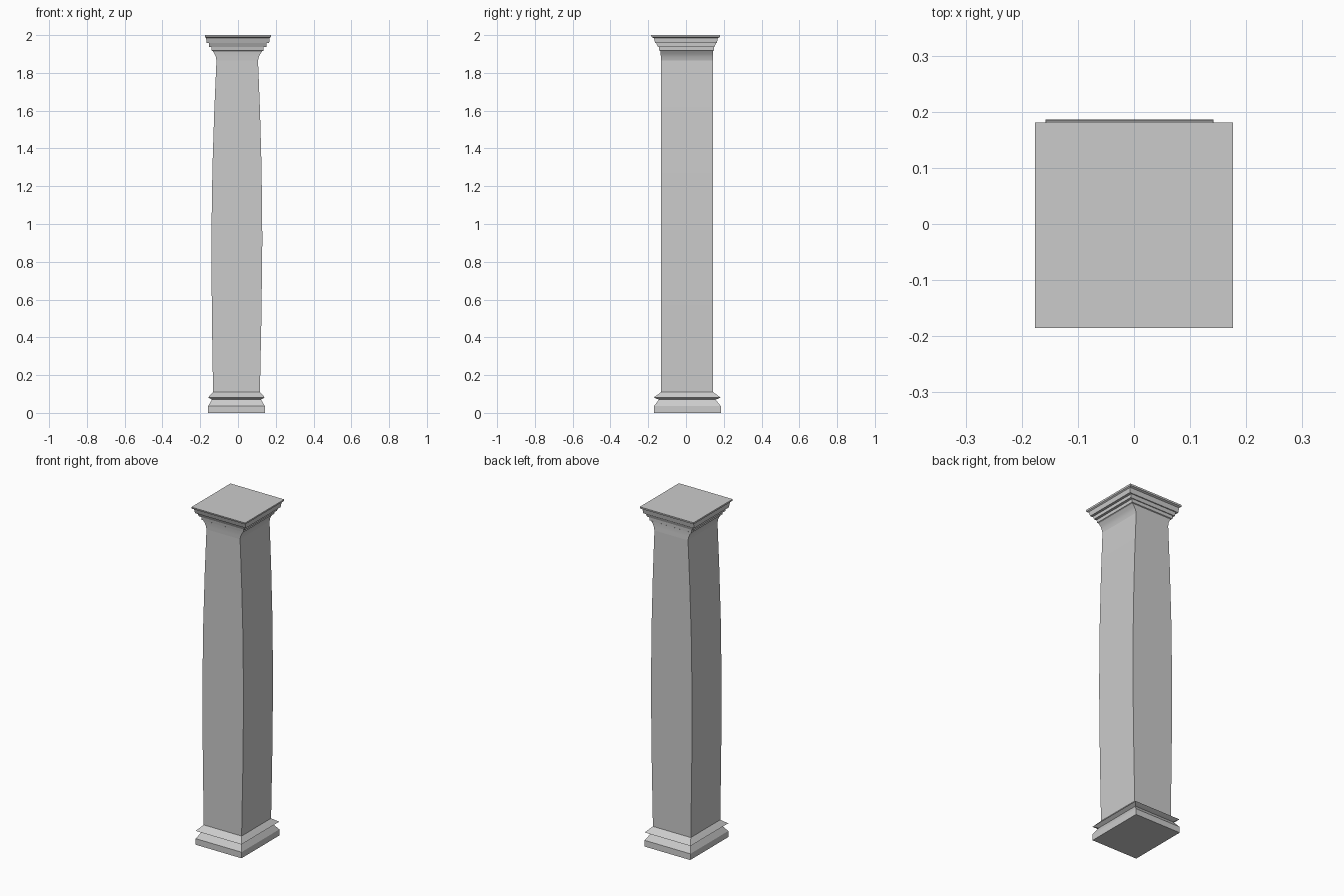
import bpy, bmesh, math


def loft(name, rings, cx, cy, cap_bottom=False, cap_top=False):
    """Stack rectangular rings (z, half_x, half_y); (cx, cy) run bottom to top."""
    bm = bmesh.new()
    z0, z1 = rings[0][0], rings[-1][0]
    loops = []
    for z, hx, hy in rings:
        t = (z - z0) / (z1 - z0)
        ox = cx[0] + (cx[1] - cx[0]) * t
        oy = cy[0] + (cy[1] - cy[0]) * t
        loops.append([bm.verts.new((ox + sx * hx, oy + sy * hy, z))
                      for sx, sy in ((-1, -1), (1, -1), (1, 1), (-1, 1))])
    for a, b in zip(loops, loops[1:]):
        for i in range(4):
            j = (i + 1) % 4
            bm.faces.new((a[i], a[j], b[j], b[i]))
    if cap_bottom:
        bm.faces.new(loops[0][::-1])
    if cap_top:
        bm.faces.new(loops[-1])
    mesh = bpy.data.meshes.new(name)
    bm.to_mesh(mesh)
    bm.free()
    obj = bpy.data.objects.new(name, mesh)
    bpy.context.collection.objects.link(obj)
    bpy.ops.object.select_all(action='DESELECT')
    obj.select_set(True)
    bpy.context.view_layer.objects.active = obj
    bpy.ops.object.shade_smooth_by_angle(angle=math.radians(30))
    return obj


# Moulded base: plinth, scooped neck, flared collar
loft("base", [
    (0.0, 0.150, 0.178), (0.036, 0.150, 0.177), (0.055, 0.139, 0.162),
    (0.070, 0.130, 0.150), (0.076, 0.140, 0.165), (0.082, 0.150, 0.177),
    (0.095, 0.138, 0.158), (0.110, 0.124, 0.138),
], (-0.008, -0.008), (0.008, 0.006), cap_bottom=True)

# Shaft swelling in width, straight in depth
loft("shaft", [
    (0.11, 0.124, 0.138), (0.50, 0.131, 0.138), (0.92, 0.135, 0.138),
    (1.30, 0.130, 0.138), (1.60, 0.121, 0.138), (1.865, 0.110, 0.138),
], (-0.008, -0.004), (0.006, 0.006))

# Stepped capital
loft("capital", [
    (1.865, 0.110, 0.138), (1.885, 0.114, 0.138), (1.900, 0.121, 0.138),
    (1.915, 0.131, 0.139), (1.918, 0.138, 0.144), (1.937, 0.138, 0.146),
    (1.938, 0.152, 0.150), (1.957, 0.152, 0.158), (1.958, 0.166, 0.163),
    (1.985, 0.168, 0.170), (1.990, 0.175, 0.181), (2.0, 0.176, 0.183),
], (-0.004, 0.0), (0.006, -0.002), cap_top=True)
